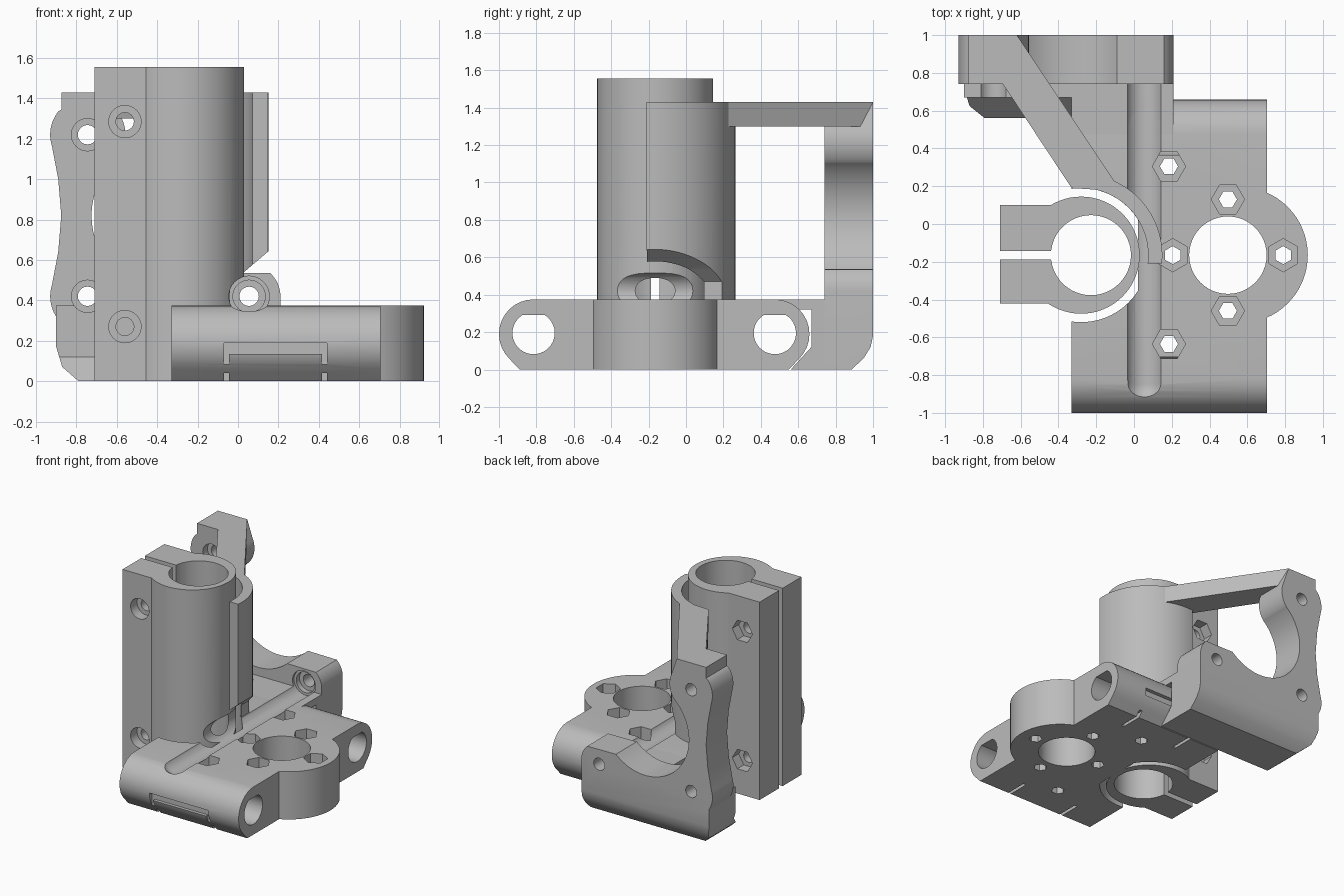
import bpy, bmesh
from math import sin, cos, radians

cube = bpy.data.objects.get("Cube")
if cube:
    bpy.data.objects.remove(cube, do_unlink=True)

grey = bpy.data.materials.new("plain grey")
grey.use_nodes = True
grey.diffuse_color = (0.5, 0.5, 0.5, 1)
grey.node_tree.nodes["Principled BSDF"].inputs["Base Color"].default_value = grey.diffuse_color


def arc(cx, cy, r, start, end, n=12):
    """Points along an arc, angles in degrees."""
    steps = [radians(start + (end - start) * i / n) for i in range(n + 1)]
    return [(cx + r * cos(a), cy + r * sin(a)) for a in steps]


def circle(cx, cy, r, n=40, turn=0):
    return arc(cx, cy, r, turn, turn + 360, n)[:-1]


def rect(x0, y0, x1, y1):
    return [(x0, y0), (x1, y0), (x1, y1), (x0, y1)]


def finish(name, bm):
    bmesh.ops.recalc_face_normals(bm, faces=bm.faces)
    mesh = bpy.data.meshes.new(name)
    bm.to_mesh(mesh)
    bm.free()
    mesh.materials.append(grey)
    obj = bpy.data.objects.new(name, mesh)
    bpy.context.collection.objects.link(obj)
    return obj


def prism(name, pts, axis, lo, hi):
    """Extrude a 2D outline along an axis from lo to hi."""
    place = {"x": lambda a, b, h: (h, a, b),
             "y": lambda a, b, h: (a, h, b),
             "z": lambda a, b, h: (a, b, h)}[axis]
    bm = bmesh.new()
    low = [bm.verts.new(place(a, b, lo)) for a, b in pts]
    top = [bm.verts.new(place(a, b, hi)) for a, b in pts]
    bm.faces.new(low)
    bm.faces.new(top)
    for i in range(len(pts)):
        j = (i + 1) % len(pts)
        bm.faces.new((low[i], low[j], top[j], top[i]))
    return finish(name, bm)


def combine(target, tool, mode="DIFFERENCE", keep=False):
    mod = target.modifiers.new(mode.lower(), "BOOLEAN")
    mod.operation = mode
    mod.solver = "EXACT"
    mod.object = tool
    bpy.context.view_layer.objects.active = target
    bpy.ops.object.modifier_apply(modifier=mod.name)
    if not keep:
        bpy.data.objects.remove(tool, do_unlink=True)


def cut(targets, pts, axis, lo, hi):
    tool = prism("cutter", pts, axis, lo, hi)
    for t in targets:
        combine(t, tool, keep=True)
    bpy.data.objects.remove(tool, do_unlink=True)


BASE_H = 0.375
CX, CY = -0.28, -0.165      # clamp centre
SX, SZ = 0.055, 0.42        # long screw axis

# Carriage base with rounded ends and a round boss
profile = ([(-0.89, 0)] + arc(-0.815, 0.19, 0.185, 225, 90)
           + arc(0.475, 0.19, 0.185, 90, -45) + [(0.55, 0)])
base = prism("carriage_base", profile, "x", -0.33, 0.705)
combine(base, prism("boss", circle(0.559, CY, 0.361, 64), "z", 0, BASE_H), "UNION")

# Tube clamp with two ears
clamp = prism("tube_clamp", circle(CX, CY, 0.31, 64), "z", 0, 1.555)
combine(clamp, prism("ears", rect(-0.71, -0.42, -0.43, 0.10), "z", 0, 1.555), "UNION")
cut([clamp], circle(-0.228, CY, 0.212, 48), "z", -0.1, 1.7)
cut([clamp], rect(-0.8, -0.187, -0.35, -0.142), "z", -0.1, 1.7)
for z in (0.27, 1.285):
    cut([clamp], circle(-0.56, z, 0.045, 16), "y", -0.6, 0.3)
    cut([clamp], circle(-0.56, z, 0.08, 32), "y", -0.6, -0.34)
    cut([clamp], circle(-0.56, z, 0.088, 6), "y", 0.02, 0.3)

# Flex gap between clamp and base
cut([base], arc(CX, CY, 0.355, 32.3, 327.7, 48), "z", -0.1, 0.5)

# Curved support wall beside the clamp, sloped clear of the screw
wall = prism("support_wall", arc(CX, CY, 0.43, -6, 97, 28) + arc(CX, CY, 0.355, 97, -7, 28),
             "z", 0.36, 1.43)
cut([wall], [(-0.04, 0.3), (-0.04, 0.47), (0.03, 0.54), (0.3, 0.77), (0.3, 0.3)], "y", -1, 0.7)

# Diagonal strut to the motor plate
strut = prism("diagonal_strut", [(-0.33, 0.19), (-0.7, 0.75), (-0.7, 1), (-0.62, 1),
                                 (-0.1, 0.222), (-0.2, 0.182)], "z", 1.3, 1.43)

# Motor plate: lobes round the screw holes and a large round bite
outline = ([(-0.875, 1.43), (-0.875, 1.345)] + arc(-0.745, 1.22, 0.185, 142, 198, 8)
           + [(-0.89, 1.0), (-0.875, 0.82), (-0.89, 0.64)]
           + arc(-0.745, SZ, 0.185, 162, 212, 8)
           + [(-0.9, 0.3), (-0.9, 0.17), (-0.87, 0.07), (-0.79, 0), (0.21, 0)]
           + arc(SX, SZ, 0.155, 0, 48, 8)
           + arc(-0.345, 0.82, 0.38, -48, -228, 36)
           + arc(-0.745, 1.22, 0.188, -38, 25, 8) + [(-0.62, 1.43)])
plate = prism("motor_plate", outline, "y", 0.74, 1.0)
cut([plate], [(0.885, -0.1), (0.885, 0), (0.95, 0.06), (0.987, 0.12), (1, 0.18),
              (1.1, 0.18), (1.1, -0.1)], "x", -1.2, 0.5)

# Flared foot joining plate and base
foot = prism("plate_foot", [(0.56, 0), (0.67, 0.12), (0.67, BASE_H), (0.745, BASE_H),
                            (0.745, 0)], "x", -0.9, 0.21)
cut([foot], [(-1, 0.17), (-0.9, 0.17), (-0.87, 0.07), (-0.79, 0), (-0.79, -0.1), (-1, -0.1)],
    "y", 0.4, 0.9)
filler = prism("foot_filler", rect(0.46, 0.32, 0.7, BASE_H), "x", -0.33, 0.21)

# Motor screw holes
for x, z in ((-0.745, 1.22), (-0.745, SZ), (SX, SZ)):
    cut([plate], circle(x, z, 0.048, 20), "y", 0.6, 1.2)
    cut([plate, foot], circle(x, z, 0.08, 32), "y", 0.5, 0.8)

# Screw groove with a rounded front end
cut([base, clamp, foot, plate, filler], circle(SX, SZ, 0.1, 32), "y", -0.85, 0.76)
bm = bmesh.new()
bmesh.ops.create_uvsphere(bm, u_segments=32, v_segments=16, radius=0.1)
bmesh.ops.translate(bm, verts=bm.verts, vec=(SX, -0.85, SZ))
combine(base, finish("cutter", bm))

# Sliding rod bores
for y in (-0.815, 0.475):
    cut([base], arc(y, 0.195, 0.113, 122, 418, 32), "x", -1, 1)

# Large nut bore, nut pockets and their screw holes
cut([base], circle(0.497, CY, 0.205, 48), "z", -0.1, 0.5)
pockets = [(0.497, 0.13, 0), (0.497, -0.46, 0), (0.205, CY, 30), (0.79, CY, 30),
           (0.185, 0.305, 0), (0.185, -0.635, 0)]
for x, y, turn in pockets:
    cut([base], circle(x, y, 0.088, 6, turn), "z", 0.22, 0.5)
    cut([base], circle(x, y, 0.048, 6, turn), "z", -0.1, 0.5)

# Cable tie slots around the front and back bores
for y0, y1 in ((-1.1, -0.965), (0.63, 0.8)):
    cut([base], rect(-0.07, 0.135, 0.44, 0.19), "y", y0, y1)
for x in (-0.07, 0.415):
    for y0, y1 in ((-1.1, -0.72), (0.38, 0.8)):
        cut([base], rect(x, -0.1, x + 0.025, 0.04), "y", y0, y1)
    cut([base], rect(x, -0.1, x + 0.025, 0.19), "y", -1.1, -0.965)

# Smooth curves, sharp edges
bpy.ops.object.select_all(action="DESELECT")
for obj in (base, clamp, wall, strut, plate, foot, filler):
    obj.select_set(True)
bpy.context.view_layer.objects.active = base
bpy.ops.object.shade_smooth_by_angle(angle=radians(25))
